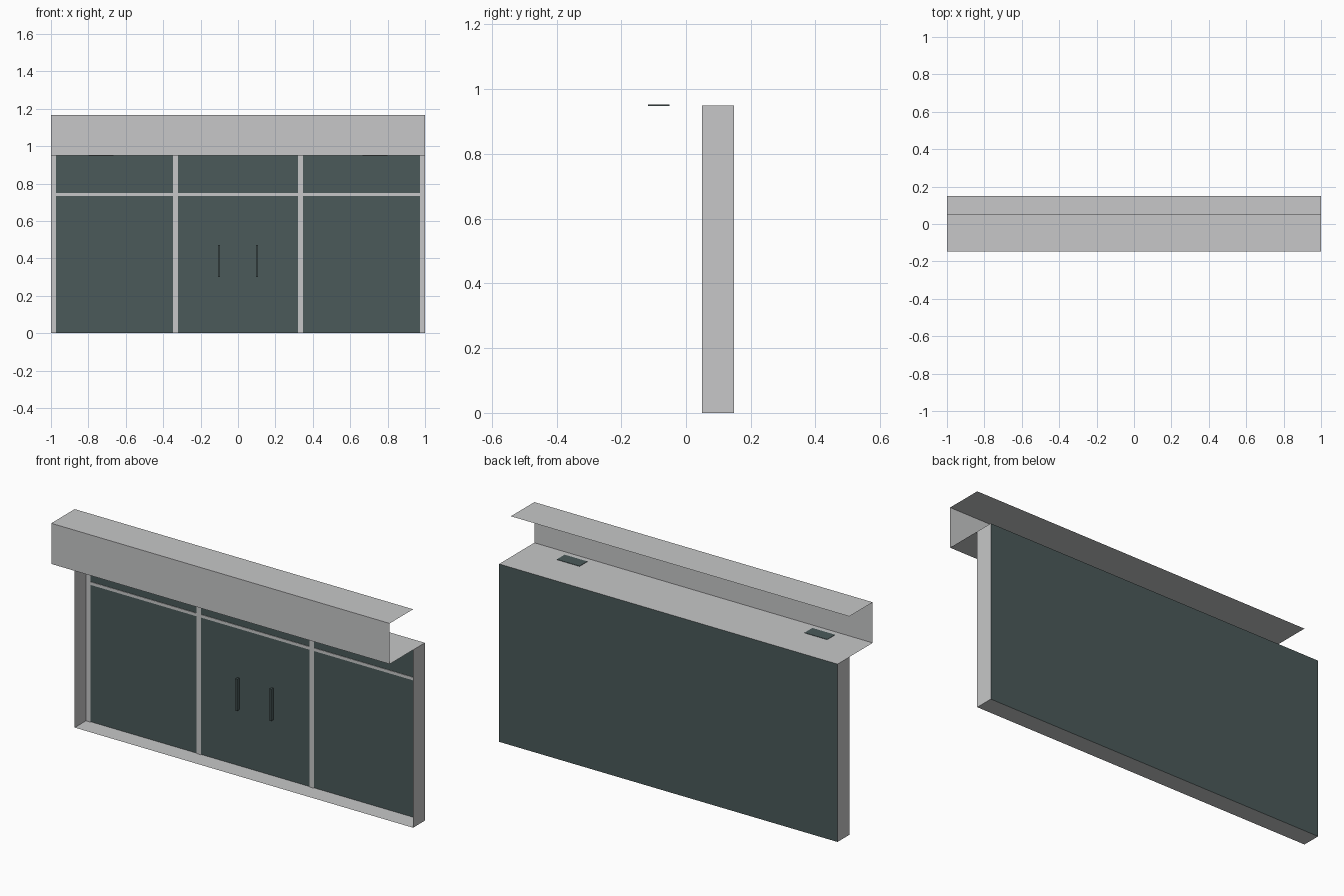
import bpy
import bmesh

cube = bpy.data.objects.get("Cube")
if cube:
    bpy.data.objects.remove(cube, do_unlink=True)


def material(name, color):
    mat = bpy.data.materials.new(name)
    mat.use_nodes = True
    mat.diffuse_color = color
    mat.node_tree.nodes["Principled BSDF"].inputs["Base Color"].default_value = color
    return mat


GREY = material("light grey", (0.57, 0.575, 0.58, 1))
GLASS = material("dark glass", (0.069, 0.102, 0.102, 1))


def finish(name, bm, mat):
    mesh = bpy.data.meshes.new(name)
    bm.to_mesh(mesh)
    bm.free()
    mesh.materials.append(mat)
    obj = bpy.data.objects.new(name, mesh)
    bpy.context.collection.objects.link(obj)
    return obj


def folded_sheet(name, start, end, mat):
    """Open sheet spanning two matching polylines."""
    bm = bmesh.new()
    a = [bm.verts.new(p) for p in start]
    b = [bm.verts.new(p) for p in end]
    for i in range(len(a) - 1):
        bm.faces.new((a[i], a[i + 1], b[i + 1], b[i]))
    return finish(name, bm, mat)


def box(name, x, y, z, mat):
    """Box given by its (low, high) range on each axis."""
    bm = bmesh.new()
    bmesh.ops.create_cube(bm, size=1)
    for v in bm.verts:
        for i, (low, high) in enumerate((x, y, z)):
            v.co[i] = low if v.co[i] < 0 else high
    return finish(name, bm, mat)


HALF = 1.0
FRONT, WALL, BACK = -0.148, 0.05, 0.149
TOP, SIGN_TOP = 0.95, 1.167

# Sign canopy: open-backed sheet folded from top to front to soffit
profile = [(WALL, SIGN_TOP), (FRONT, SIGN_TOP), (FRONT, TOP), (BACK, TOP)]
folded_sheet("sign_canopy", [(-HALF, y, z) for y, z in profile],
             [(HALF, y, z) for y, z in profile], GREY)

# Side walls and floor
shell = [(-HALF, TOP), (-HALF, 0), (HALF, 0), (HALF, TOP)]
folded_sheet("side_walls_and_floor", [(x, WALL, z) for x, z in shell],
             [(x, BACK, z) for x, z in shell], GREY)

# Glass front
folded_sheet("glass_wall", [(-HALF, BACK, 0), (HALF, BACK, 0)],
             [(-HALF, BACK, TOP), (HALF, BACK, TOP)], GLASS)

# Mullions and transom rail on the glass
strip = (BACK - 0.004, BACK - 0.001)
for name, x in (("right_end", -0.987), ("right_door", -0.334),
                ("left_door", 0.334), ("left_end", 0.987)):
    box(name + "_post", (x - 0.013, x + 0.013), strip, (0, TOP), GREY)
box("transom_rail", (-HALF, HALF), strip, (0.733, 0.749), GREY)

# Door handles and soffit lamps, one on each side
for side, s in (("right", -1), ("left", 1)):
    x = s * 0.101
    box(side + "_door_handle", (x - 0.005, x + 0.005),
        (BACK - 0.022, BACK - 0.001), (0.3, 0.47), GLASS)
    x = s * 0.732
    box(side + "_soffit_lamp", (x - 0.067, x + 0.067),
        (-0.117, -0.051), (TOP - 0.002, TOP + 0.002), GLASS)
